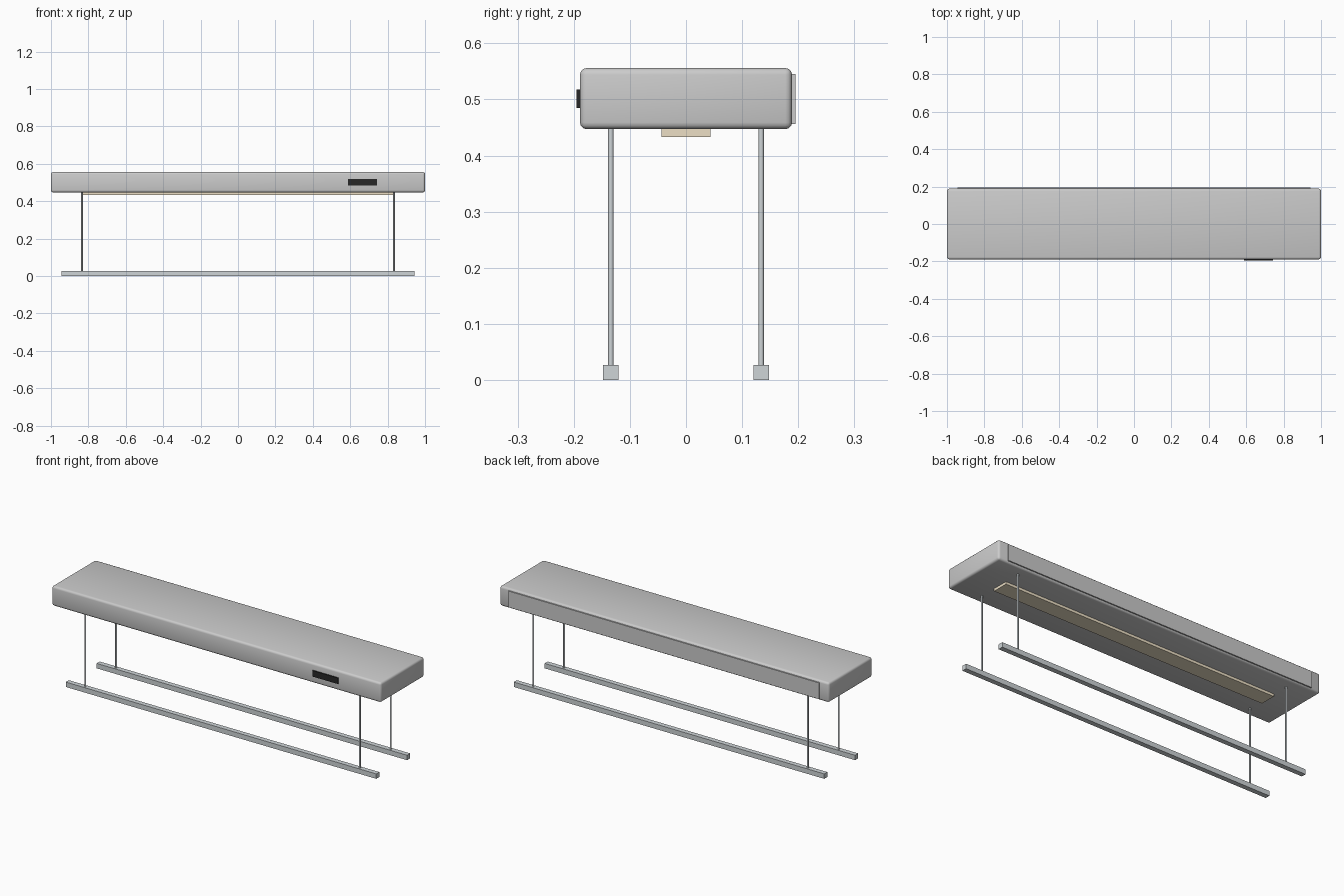
import bpy

if "Cube" in bpy.data.objects:
    bpy.data.objects.remove(bpy.data.objects["Cube"])


def material(name, color):
    m = bpy.data.materials.new(name)
    m.diffuse_color = (*color, 1)
    m.use_nodes = True
    m.node_tree.nodes["Principled BSDF"].inputs["Base Color"].default_value = m.diffuse_color
    return m


steel = material("steel", (0.62, 0.66, 0.68))
cream = material("cream", (0.84, 0.74, 0.56))
black = material("black", (0.02, 0.02, 0.02))


def box(name, lo, hi, mat=None, bevel=0):
    centre = [(a + b) / 2 for a, b in zip(lo, hi)]
    bpy.ops.mesh.primitive_cube_add(size=1, location=centre)
    ob = bpy.context.object
    ob.name = name
    ob.scale = [b - a for a, b in zip(lo, hi)]
    bpy.ops.object.transform_apply(location=False, rotation=False, scale=True)
    if mat:
        ob.data.materials.append(mat)
    if bevel:
        mod = ob.modifiers.new("rounded_edges", "BEVEL")
        mod.width = bevel
        mod.segments = 3
        bpy.ops.object.modifier_apply(modifier=mod.name)
        bpy.ops.object.shade_smooth_by_angle()
    return ob


# Long housing with rounded edges
box("housing", (-1, -0.189, 0.447), (1, 0.189, 0.556), bevel=0.012)

# Thin cover plate on the back
box("back_cover", (-0.943, 0.183, 0.456), (0.943, 0.195, 0.545))

# Dark control display on the front
box("display", (0.588, -0.195, 0.485), (0.743, -0.183, 0.518), black)

# Light diffuser strip underneath
box("light_strip", (-0.833, -0.044, 0.433), (0.833, 0.044, 0.450), cream)

# Floor rails and the thin rods that carry the housing
for side, y in (("front", -0.134), ("back", 0.134)):
    box(side + "_rail", (-0.943, y - 0.0135, 0), (0.943, y + 0.0135, 0.027), steel)
    for end, x in (("left", -0.834), ("right", 0.834)):
        bpy.ops.mesh.primitive_cylinder_add(vertices=16, radius=0.0047, depth=0.44,
                                            location=(x, y, 0.235))
        rod = bpy.context.object
        rod.name = f"{side}_{end}_rod"
        rod.data.materials.append(steel)
        bpy.ops.object.shade_smooth_by_angle()
